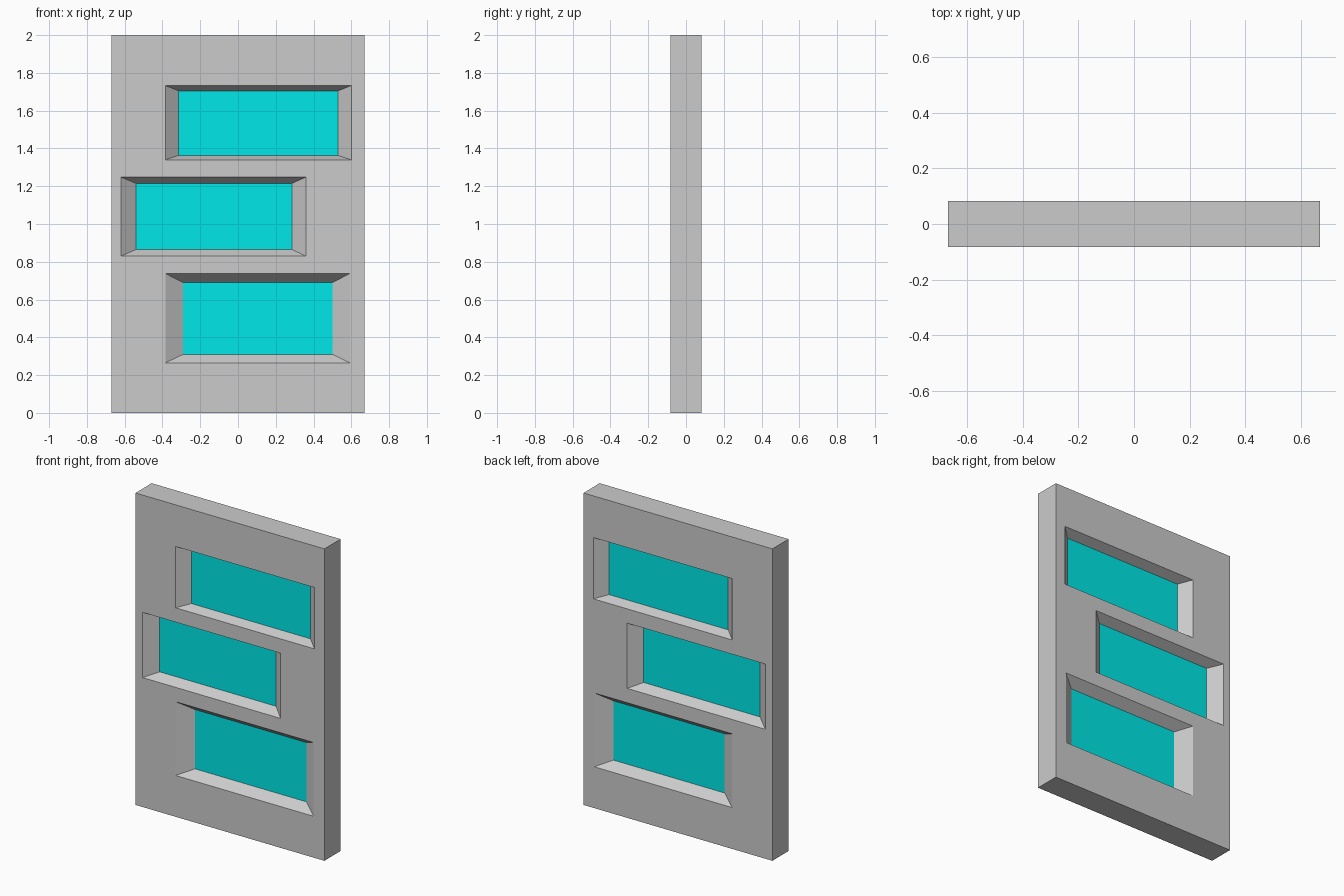
import bpy, bmesh

if "Cube" in bpy.data.objects:
    bpy.data.objects.remove(bpy.data.objects["Cube"])

HALF_W, HALF_T, HEIGHT = 0.67, 0.082, 2.0
PANE_T = 0.022   # half thickness of the glass
OVER = 0.02      # cutter overshoot past the door faces

# Each window: outer rectangle on the door face, inner rectangle at the glass (x0, x1, z0, z1)
WINDOWS = {
    "top":    ((-0.385, 0.60, 1.34, 1.733), (-0.315, 0.53, 1.363, 1.705)),
    "middle": ((-0.62, 0.36, 0.83, 1.248), (-0.54, 0.285, 0.865, 1.215)),
    "bottom": ((-0.385, 0.593, 0.265, 0.738), (-0.29, 0.50, 0.31, 0.69)),
}


def loft(name, sections):
    """Closed solid through rectangles given as (y, (x0, x1, z0, z1))."""
    bm = bmesh.new()
    rings = []
    for y, (x0, x1, z0, z1) in sections:
        rings.append([bm.verts.new((x, y, z))
                      for x, z in ((x0, z0), (x1, z0), (x1, z1), (x0, z1))])
    for a, b in zip(rings, rings[1:]):
        for i in range(4):
            j = (i + 1) % 4
            bm.faces.new((a[i], a[j], b[j], b[i]))
    bm.faces.new(rings[0])
    bm.faces.new(rings[-1])
    bmesh.ops.recalc_face_normals(bm, faces=bm.faces[:])
    mesh = bpy.data.meshes.new(name)
    bm.to_mesh(mesh)
    bm.free()
    obj = bpy.data.objects.new(name, mesh)
    bpy.context.collection.objects.link(obj)
    return obj


glass = bpy.data.materials.new("cyan_glass")
glass.diffuse_color = (0.0, 0.8, 0.8, 1)
glass.use_nodes = True
glass.node_tree.nodes["Principled BSDF"].inputs["Base Color"].default_value = glass.diffuse_color

# Door slab
slab_rect = (-HALF_W, HALF_W, 0, HEIGHT)
door = loft("door_slab", [(-HALF_T, slab_rect), (HALF_T, slab_rect)])

for name, (outer, inner) in WINDOWS.items():
    # Hourglass cutter: splayed recess on both faces, straight through the middle
    k = (HALF_T + OVER - PANE_T) / (HALF_T - PANE_T)
    far = tuple(i + (o - i) * k for o, i in zip(outer, inner))
    y = HALF_T + OVER
    cutter = loft(name + "_window_cutter",
                  [(-y, far), (-PANE_T, inner), (PANE_T, inner), (y, far)])
    mod = door.modifiers.new(name + "_window", 'BOOLEAN')
    mod.operation, mod.solver, mod.object = 'DIFFERENCE', 'EXACT', cutter
    bpy.context.view_layer.objects.active = door
    bpy.ops.object.modifier_apply(modifier=mod.name)
    bpy.data.objects.remove(cutter)

    # Glass pane
    pane = loft(name + "_window_pane", [(-PANE_T, inner), (PANE_T, inner)])
    pane.data.materials.append(glass)
